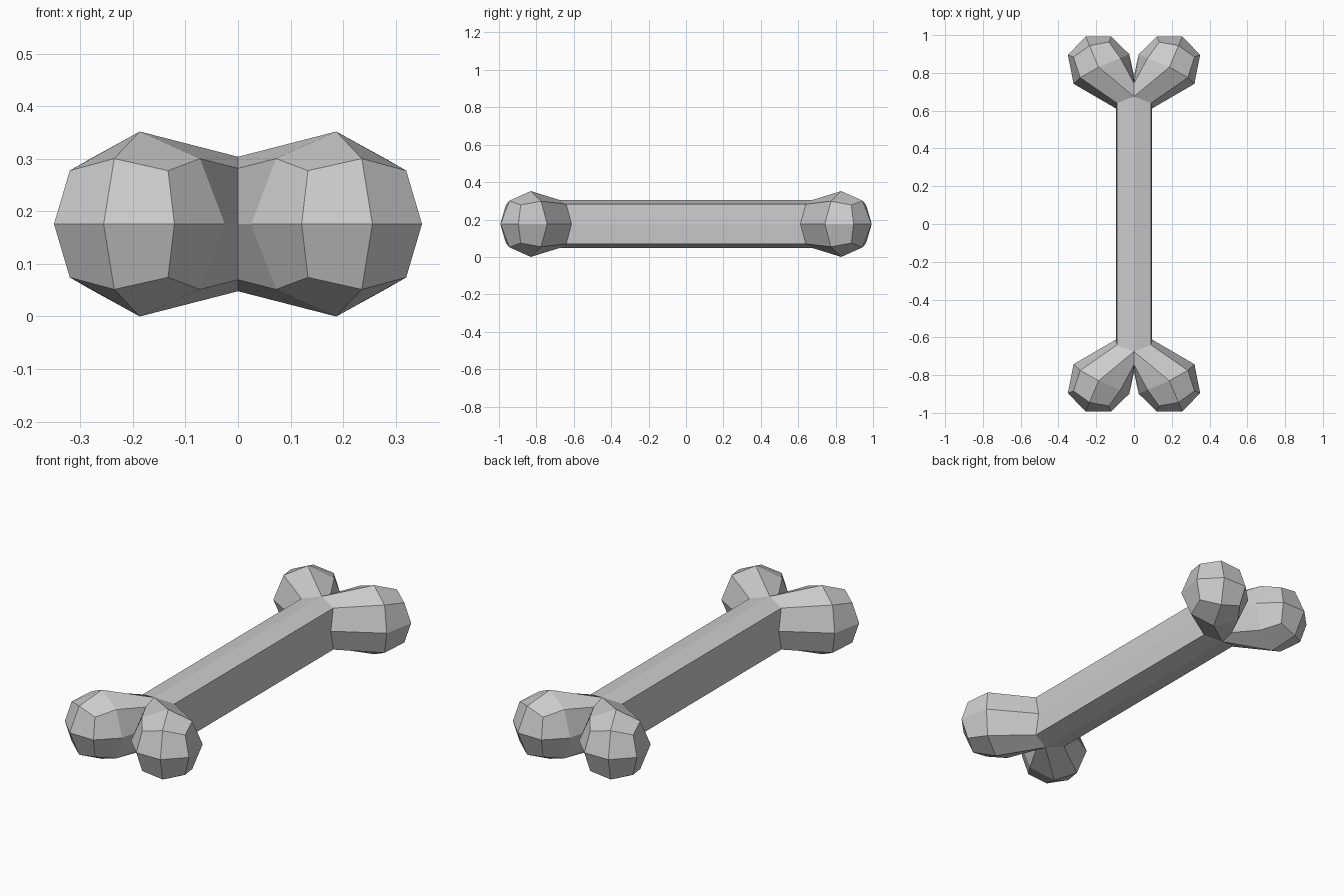
import bpy, bmesh, math
from mathutils import Vector, Matrix
from itertools import product

if "Cube" in bpy.data.objects:
    bpy.data.objects.remove(bpy.data.objects["Cube"])

MID = 0.176                       # height of the bone's centre line
R = 0.176                         # knob radius
CENTRE = Vector((0.187, 0.83, 0))  # knob centre (back right quarter)
TURN = Matrix.Rotation(math.radians(-23), 3, 'Z')


def knob(side, along, up):
    """Point on a rounded cube whose y axis points along the knob."""
    return CENTRE + TURN @ (Vector((side, along, up)).normalized() * R)


# Shaft end loop: ridge, shoulder, side
S = [Vector((0, 0.675, 0.128)), Vector((0.09, 0.64, 0.106)), Vector((0.096, 0.612, 0))]
# Crotch between the two knobs: upper, middle
N_UP, N = Vector((0, 0.745, 0.106)), Vector((0, 0.785, 0))
# Ring round the knob: peak, outer and inner sides
peak = knob(0, 0, 1)
out_up, out = Vector((0.285, 0.775, 0.122)), Vector((0.32, 0.742, 0))
in_up, inner = knob(-1, 0, 1), knob(-1, 0, 0)
# Rounded cap, a 2 x 2 grid per knob
cap_top = [knob(s, 1, 1) for s in (1, 0, -1)]
cap_mid = [knob(s, 1, 0) for s in (1, 0, -1)]


def flip_y(v):
    return Vector((v.x, -v.y, v.z))


# Upper right faces of one knob
knob_faces = [
    (S[0], S[1], out_up, peak), (S[1], S[2], out, out_up),      # neck, outside
    (S[0], peak, in_up, N_UP), (N_UP, in_up, inner, N),         # neck, inside
    (out_up, out, cap_mid[0], cap_top[0]),
    (in_up, inner, cap_mid[2], cap_top[2]),
    (peak, out_up, cap_top[0], cap_top[1]),
    (peak, cap_top[1], cap_top[2], in_up),
    (cap_top[0], cap_mid[0], cap_mid[1], cap_top[1]),
    (cap_top[1], cap_mid[1], cap_mid[2], cap_top[2]),
]
# Full-length shaft faces
shaft_faces = [(a, b, flip_y(b), flip_y(a)) for a, b in zip(S, S[1:])]

# Bone: repeat the pieces by symmetry and weld
bm = bmesh.new()


def add(faces, sx, sy, sz):
    for f in faces:
        bm.faces.new([bm.verts.new((v.x * sx, v.y * sy, MID + v.z * sz)) for v in f])


for sx, sz in product((1, -1), repeat=2):
    add(shaft_faces, sx, 1, sz)
    for sy in (1, -1):
        add(knob_faces, sx, sy, sz)
bmesh.ops.remove_doubles(bm, verts=bm.verts, dist=0.0005)
bmesh.ops.recalc_face_normals(bm, faces=bm.faces)

mesh = bpy.data.meshes.new("bone")
bm.to_mesh(mesh)
bm.free()
bpy.context.collection.objects.link(bpy.data.objects.new("bone", mesh))
